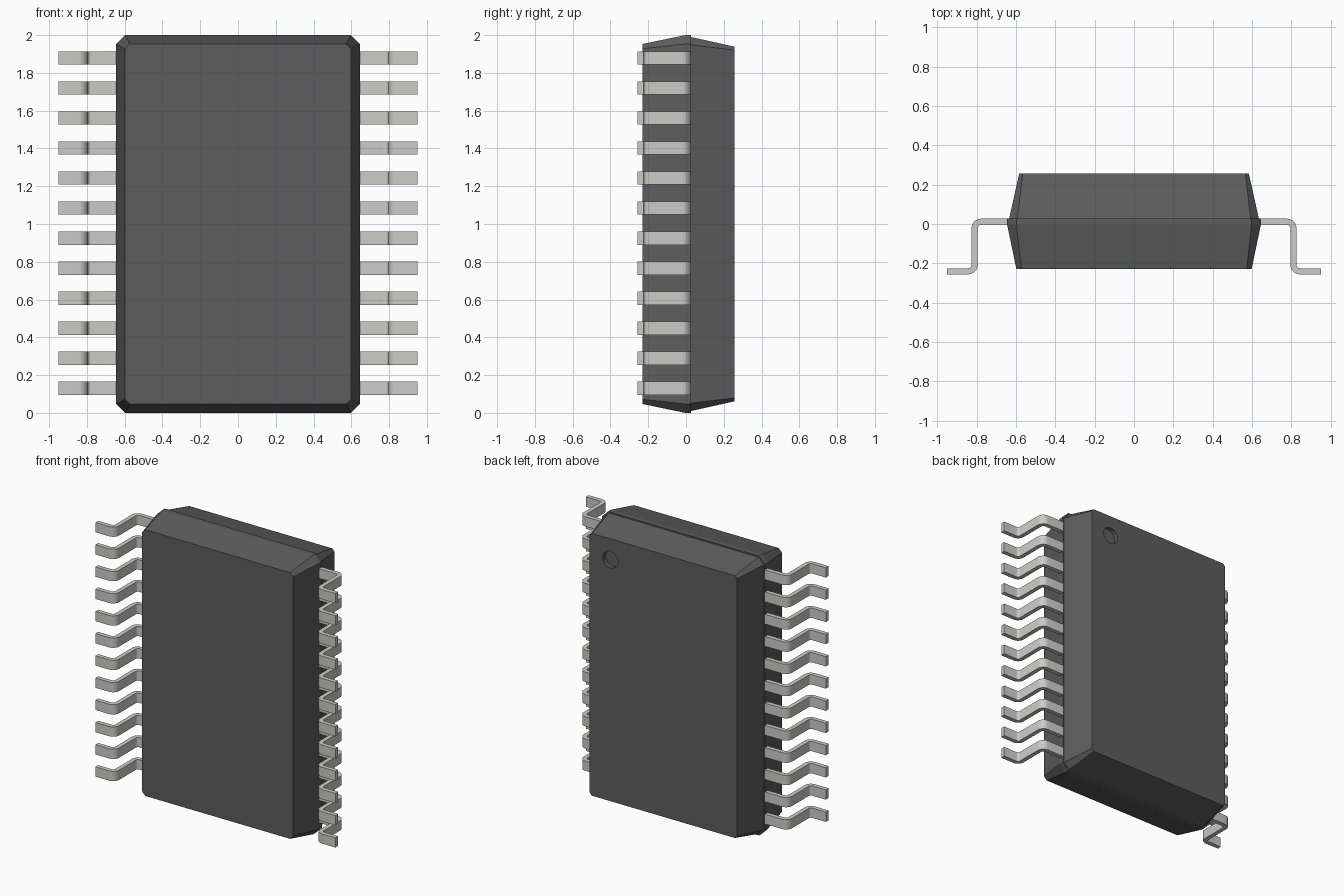
import bpy, bmesh
from math import sin, cos, pi, radians
from mathutils import Matrix

if "Cube" in bpy.data.objects:
    bpy.data.objects.remove(bpy.data.objects["Cube"])


def material(name, color):
    m = bpy.data.materials.new(name)
    m.diffuse_color = color
    m.use_nodes = True
    m.node_tree.nodes["Principled BSDF"].inputs["Base Color"].default_value = m.diffuse_color
    return m


def make_object(name, bm, mat=None):
    bmesh.ops.recalc_face_normals(bm, faces=bm.faces)
    me = bpy.data.meshes.new(name)
    bm.to_mesh(me)
    bm.free()
    ob = bpy.data.objects.new(name, me)
    bpy.context.collection.objects.link(ob)
    if mat:
        me.materials.append(mat)
    return ob


def activate(ob):
    bpy.ops.object.select_all(action='DESELECT')
    ob.select_set(True)
    bpy.context.view_layer.objects.active = ob


dark = material("dark_plastic", (0.11, 0.11, 0.11, 1))
metal = material("pale_metal", (0.6, 0.6, 0.57, 1))


# Moulded body: chamfered rectangles lofted along y
def ring(bm, y, inset, c):
    w, h = 0.645 - inset, 1.0 - inset
    pts = [(w, h - c), (w - c, h), (c - w, h), (-w, h - c),
           (-w, c - h), (c - w, -h), (w - c, -h), (w, c - h)]
    return [bm.verts.new((x, y, z + 1)) for x, z in pts]


bm = bmesh.new()
sections = [(-0.230, 0.047, 0.025), (-0.004, 0, 0.047), (0.027, 0, 0.047),
            (0.027, 0.01, 0.042), (0.256, 0.061, 0.018)]
rings = [ring(bm, *s) for s in sections]
for a, b in zip(rings, rings[1:]):
    for i in range(8):
        j = (i + 1) % 8
        bm.faces.new((a[i], a[j], b[j], b[i]))
bm.faces.new(rings[0])
bm.faces.new(rings[-1])
body = make_object("chip_body", bm, dark)

# Round orientation dimple cut into the back
bm = bmesh.new()
bmesh.ops.create_cone(bm, cap_ends=True, segments=32, radius1=0.06, radius2=0.06,
                      depth=0.06, matrix=Matrix.Translation((0.42, 0.256, 1.79))
                      @ Matrix.Rotation(radians(90), 4, 'X'))
cutter = make_object("dimple_cutter", bm, dark)
cutter.hide_render = True
mod = body.modifiers.new("dimple", 'BOOLEAN')
mod.operation = 'DIFFERENCE'
mod.solver = 'EXACT'
mod.object = cutter
activate(body)
bpy.ops.object.modifier_apply(modifier=mod.name)
bpy.data.objects.remove(cutter)

# Gull-wing lead: paired offset points along a bent strip, (outer, inner)
T, R, r = 0.031, 0.048, 0.017
STEPS = 6
pairs = [((0.64, 0.027), (0.64, -0.004))]
cx, cy = 0.826 - R, 0.027 - R
for i in range(STEPS + 1):
    a = pi / 2 * (1 - i / STEPS)
    pairs.append(((cx + R * cos(a), cy + R * sin(a)), (cx + r * cos(a), cy + r * sin(a))))
cx, cy = 0.795 + R, -0.256 + R
for i in range(STEPS + 1):
    a = pi + pi / 2 * i / STEPS
    pairs.append(((cx + r * cos(a), cy + r * sin(a)), (cx + R * cos(a), cy + R * sin(a))))
pairs.append(((0.95, -0.256 + T), (0.95, -0.256)))

bm = bmesh.new()
rows = [[bm.verts.new((p[0], p[1], z)) for p, z in
         ((o, 0.095), (n, 0.095), (n, 0.165), (o, 0.165))] for o, n in pairs]
for a, b in zip(rows, rows[1:]):
    for i in range(4):
        j = (i + 1) % 4
        bm.faces.new((a[i], a[j], b[j], b[i]))
bm.faces.new(rows[0])
bm.faces.new(rows[-1])
leads = make_object("leads", bm, metal)
activate(leads)
bpy.ops.object.shade_smooth_by_angle(angle=radians(30))

# Twelve leads per side, mirrored across x
arr = leads.modifiers.new("rows", 'ARRAY')
arr.count = 12
arr.use_relative_offset = False
arr.use_constant_offset = True
arr.constant_offset_displace = (0, 0, 0.159)
mir = leads.modifiers.new("sides", 'MIRROR')
mir.use_axis = (True, False, False)
